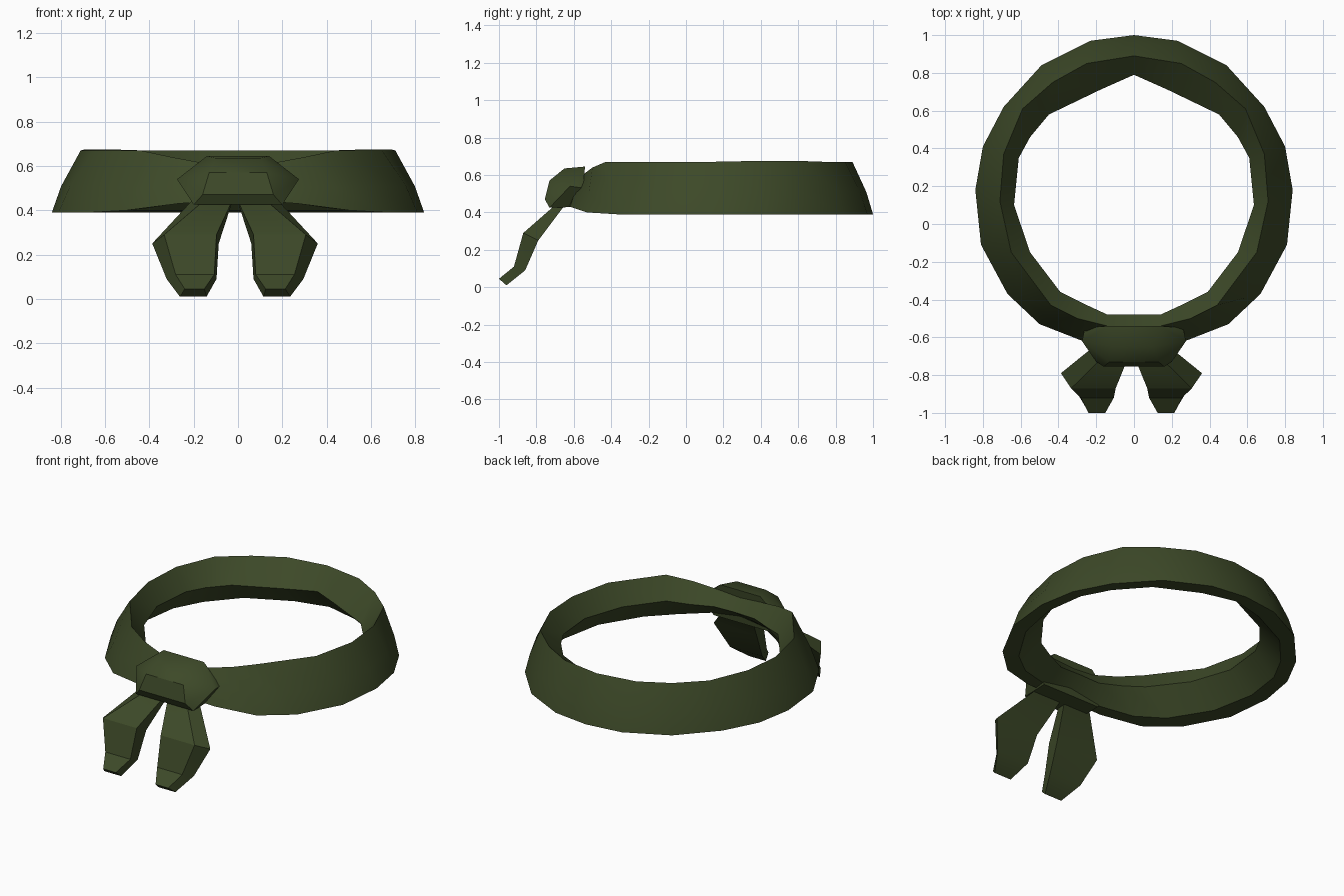
import bpy, bmesh, math
from mathutils import Vector

cube = bpy.data.objects.get("Cube")
if cube:
    bpy.data.objects.remove(cube)

GREEN = (0.046, 0.066, 0.021, 1)
cloth = bpy.data.materials.new("dark_olive_cloth")
cloth.use_nodes = True
cloth.diffuse_color = GREEN
bsdf = cloth.node_tree.nodes["Principled BSDF"]
bsdf.inputs["Base Color"].default_value = GREEN
bsdf.inputs["Roughness"].default_value = 0.9


def finish(name, bm, angle=30):
    bmesh.ops.recalc_face_normals(bm, faces=bm.faces)
    mesh = bpy.data.meshes.new(name)
    bm.to_mesh(mesh)
    bm.free()
    mesh.materials.append(cloth)
    obj = bpy.data.objects.new(name, mesh)
    bpy.context.collection.objects.link(obj)
    bpy.ops.object.select_all(action='DESELECT')
    obj.select_set(True)
    bpy.context.view_layer.objects.active = obj
    bpy.ops.object.shade_smooth_by_angle(angle=math.radians(angle))
    return obj


def loft(sections, closed):
    """Skin a list of equal-length point loops."""
    bm = bmesh.new()
    loops = [[bm.verts.new(p) for p in s] for s in sections]
    n = len(loops[0])
    pairs = list(zip(loops, loops[1:]))
    if closed:
        pairs.append((loops[-1], loops[0]))
    else:
        bm.faces.new(loops[0])
        bm.faces.new(loops[-1])
    for a, b in pairs:
        for i in range(n):
            j = (i + 1) % n
            bm.faces.new((a[i], a[j], b[j], b[i]))
    return bm


# Neck band: outer hem, top rim, inner ridge, then rim and hem heights
stations = [
    ((0, 1), (0, .89), (0, .79), .67, .39),
    ((.23, .97), (.25, .85), (.18, .71), .67, .39),
    ((.49, .84), (.43, .75), (.45, .58), .67, .39),
    ((.69, .62), (.59, .61), (.55, .46), .675, .39),
    ((.80, .41), (.69, .37), (.61, .35), .675, .39),
    ((.84, .18), (.71, .12), (.635, .10), .67, .39),
    ((.81, -.11), (.65, -.15), (.55, -.15), .67, .39),
    ((.67, -.37), (.44, -.43), (.39, -.36), .67, .39),
    ((.50, -.53), (.30, -.50), (.27, -.42), .64, .40),
    ((.27, -.62), (.14, -.54), (.14, -.48), .61, .43),
    ((0, -.64), (0, -.54), (0, -.48), .60, .45),
]


def band_section(station, side):
    hem, rim, ridge, top, low = station
    hem, rim, ridge = Vector(hem), Vector(rim), Vector(ridge)
    belly = rim.lerp(hem, .68)
    under = ridge.lerp(hem, .58)
    points = [(hem, low), (belly, low + .42 * (top - low)), (rim, top),
              (ridge, low + .55 * (top - low)), (under, low + .01)]
    return [(side * p.x, p.y, z) for p, z in points]


band = [band_section(s, 1) for s in stations]
band += [band_section(s, -1) for s in stations[-2:0:-1]]
finish("neck_band", loft(band, True))

# Knot: faceted lump at the front
knot_half = [(.14, -.54, .645), (.10, -.65, .635), (.13, -.73, .57),
             (.16, -.755, .47), (.20, -.73, .425), (.275, -.62, .54),
             (.26, -.55, .53), (.20, -.56, .43)]
bm = bmesh.new()
for x, y, z in knot_half:
    for side in (-1, 1):
        bm.verts.new((side * x, y, z))
bmesh.ops.convex_hull(bm, input=bm.verts)
finish("knot", bm, 35)

# Hanging tails: front y, back y, front z, back z, inner x, outer x
tail_rows = [(-.71, -.64, .43, .45, .01, .19),
             (-.87, -.79, .29, .25, .075, .375),
             (-.92, -.86, .11, .09, .085, .31),
             (-1.0, -.96, .045, .01, .13, .25)]


def tail(name, side, shift):
    rows = []
    for yf, yb, zf, zb, inner, outer in tail_rows:
        inset = .18 * (outer - inner)
        points = [(inner + .01, yf, zf), (outer - inset, yf, zf),
                  (outer, yb, zb), (inner, yb, zb)]
        rows.append([(side * x + shift, y, z) for x, y, z in points])
    finish(name, loft(rows, False))


tail("right_tail", -1, -.012)
tail("left_tail", 1, -.015)
